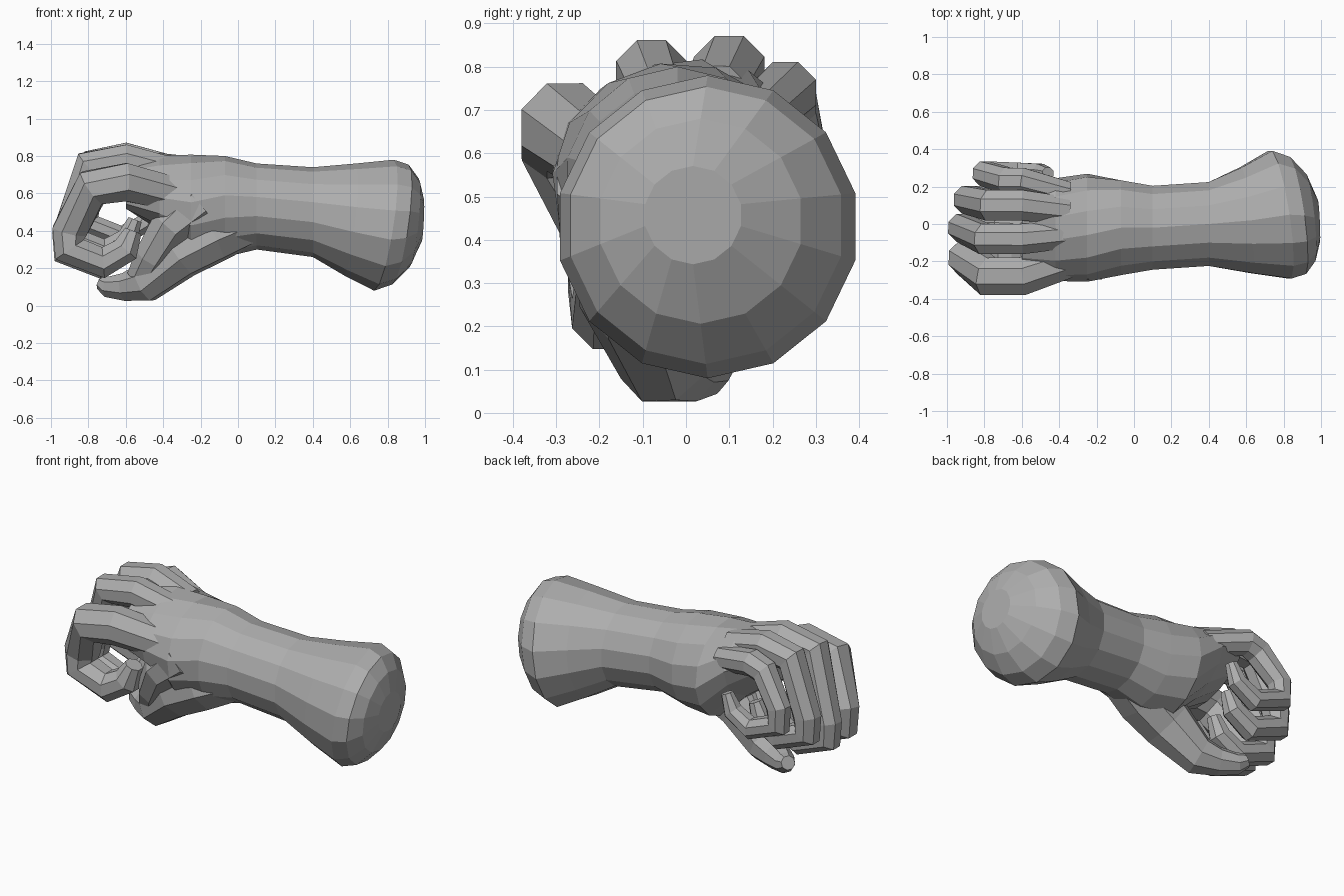
import bpy
import bmesh
from math import cos, sin, tau, pi, radians
from mathutils import Vector

default_cube = bpy.data.objects.get("Cube")
if default_cube:
    bpy.data.objects.remove(default_cube, do_unlink=True)

# One plain grey for the whole arm
grey = bpy.data.materials.new("plain grey")
grey.use_nodes = True
tone = (.42, .42, .42, 1)
grey.diffuse_color = tone
grey.node_tree.nodes["Principled BSDF"].inputs["Base Color"].default_value = tone


def loft(name, rings):
    """Skin a list of equal-length point rings and cap both ends."""
    bm = bmesh.new()
    loops = [[bm.verts.new(point) for point in ring] for ring in rings]
    count = len(loops[0])
    for near, far in zip(loops, loops[1:]):
        for i in range(count):
            j = (i + 1) % count
            bm.faces.new((near[i], near[j], far[j], far[i]))
    bm.faces.new(loops[0])
    bm.faces.new(loops[-1])
    bmesh.ops.recalc_face_normals(bm, faces=bm.faces)
    mesh = bpy.data.meshes.new(name)
    bm.to_mesh(mesh)
    bm.free()
    mesh.materials.append(grey)
    bpy.context.collection.objects.link(bpy.data.objects.new(name, mesh))


def angles(sides):
    """Evenly spaced angles that leave a flat face on each axis."""
    return [tau * (i + .5) / sides for i in range(sides)]


def section(x, y, z, width, height, roll=0, lean=0):
    """Oval across the arm, rolled about its length and leaning along it."""
    c, s = cos(radians(roll)), sin(radians(roll))
    ring = []
    for a in angles(sides=14):
        u, v = width * cos(a), height * sin(a)
        dy, dz = u * c - v * s, u * s + v * c
        ring.append((x + lean * (dz - dy), y + dy, z + dz))
    return ring


def tube(name, path, radii, side=(0, 1, 0)):
    """Faceted limb that follows a bent path with changing thickness."""
    points = [Vector(p) for p in path]
    last = len(points) - 1
    rings = []
    for k, (point, radius) in enumerate(zip(points, radii)):
        before = (point - points[max(k - 1, 0)]).normalized()
        after = (points[min(k + 1, last)] - point).normalized()
        along = (before + after).normalized()
        across = Vector(side)
        across = (across - along * across.dot(along)).normalized()
        up = along.cross(across)
        rings.append([point + radius * (across * cos(a) + up * sin(a))
                      for a in angles(sides=8)])
    loft(name, rings)


def curled_finger(name, knuckle, bend, thickness):
    """Finger leaving the hand, over its knuckle, down to the bend and back in."""
    ky, kz = knuckle
    bx, by, bz = bend
    path = [
        (-.36, ky * .7, kz - .06),
        (-.6, ky, kz),
        (bx + .12, ky, kz - .03),
        (bx, by, bz + .1),
        (bx, by, bz),
        (bx + .18, by, bz - .07),
        (bx + .3, by, bz),
        (bx + .34, by, bz + .1),
    ]
    taper = (1, 1.1, 1.1, 1, 1, .9, .8, .5)
    tube(name, path, [thickness * t for t in taper])


# Rounded elbow end, from its tip down to its rim
steps = 4
rings = []
for step in range(steps):
    turn = pi / 2 * (step + .8) / (steps - .2)
    size = sin(turn)
    rings.append(section(.78 + .22 * cos(turn), .05 * size, .47 - .04 * size,
                         .35 * size, .35 * size, lean=.15 * size))

# Forearm narrowing to the wrist
rings += [
    section(.6, .02, .46, .29, .3, lean=.1),
    section(.4, 0, .5, .23, .24),
    section(.1, -.02, .53, .23, .23),
]

# Back of the hand, flattening and rolling towards the knuckles
rings += [
    section(-.07, -.02, .53, .26, .27),
    section(-.25, -.02, .53, .29, .28, roll=8),
    section(-.42, -.03, .61, .28, .2, roll=16),
    section(-.6, -.04, .66, .25, .12, roll=22),
]
loft("forearm_and_palm", rings)

# Four curled fingers
curled_finger("index_finger", (-.28, .66), (-.9, -.18, .3), .1)
curled_finger("middle_finger", (-.08, .78), (-.92, -.02, .28), .08)
curled_finger("ring_finger", (.1, .79), (-.89, .13, .36), .08)
curled_finger("little_finger", (.23, .74), (-.8, .27, .44), .07)

# Thumb sweeping under the fingers, with its fleshy base
tube("thumb",
     [(.08, -.06, .47), (-.14, -.1, .38), (-.32, -.1, .28), (-.5, -.05, .12),
      (-.6, 0, .1), (-.69, .05, .1), (-.73, .08, .12)],
     (.14, .16, .15, .11, .08, .06, .04), side=(.3, 1, 0))

# Web of skin between the thumb and the index finger
tube("thumb_web",
     [(-.22, -.16, .54), (-.36, -.18, .42), (-.46, -.12, .26), (-.52, -.06, .15)],
     (.15, .12, .1, .08))
